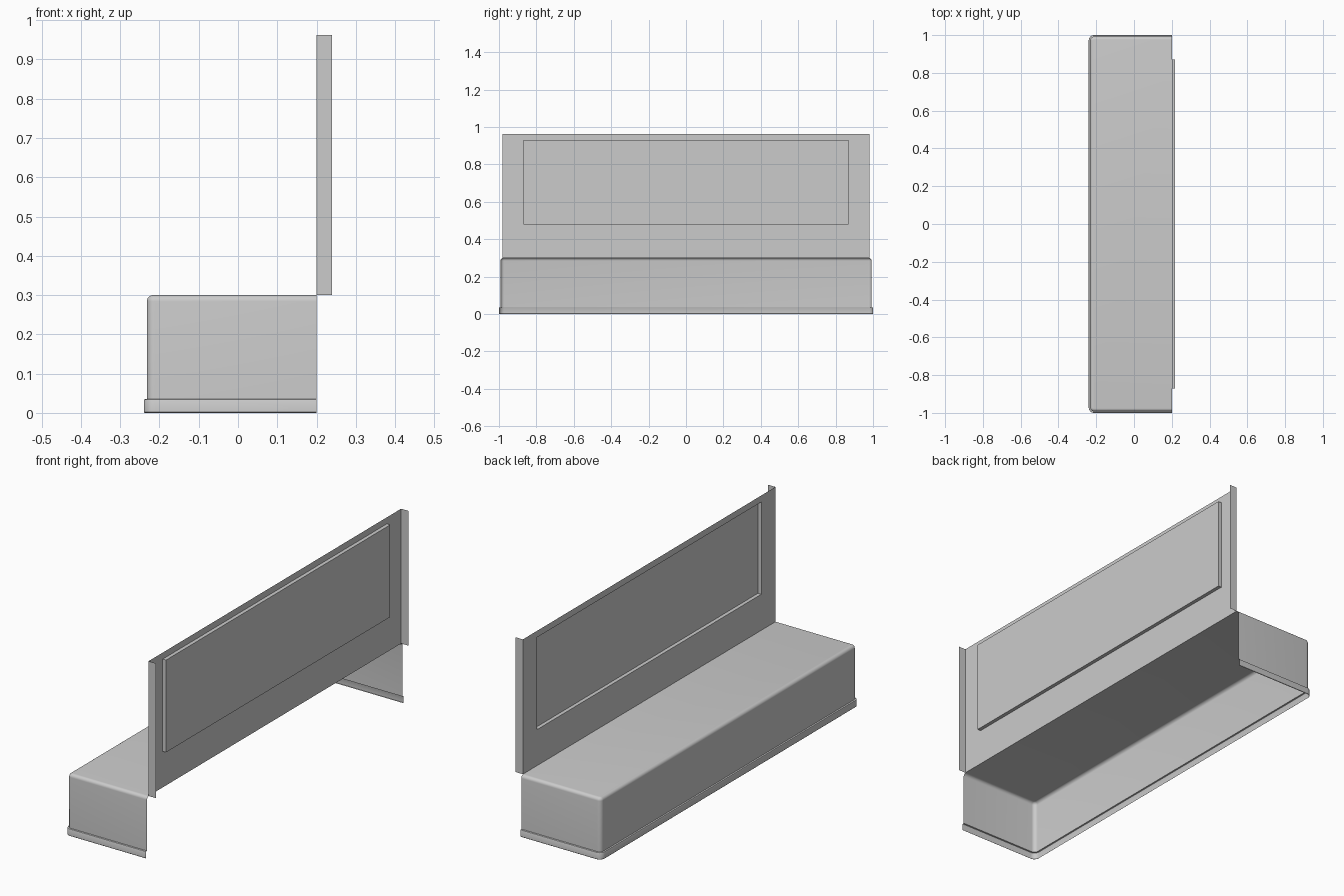
import bpy, bmesh, math

if "Cube" in bpy.data.objects:
    bpy.data.objects.remove(bpy.data.objects["Cube"])


def finish(name, bm):
    bmesh.ops.recalc_face_normals(bm, faces=bm.faces)
    mesh = bpy.data.meshes.new(name)
    bm.to_mesh(mesh)
    bm.free()
    obj = bpy.data.objects.new(name, mesh)
    bpy.context.collection.objects.link(obj)
    bpy.context.view_layer.objects.active = obj
    obj.select_set(True)
    bpy.ops.object.shade_smooth_by_angle(angle=math.radians(35))
    obj.select_set(False)


BACK, FRONT, HALF, R = 0.2, -0.232, 0.992, 0.02


def u_path(offset):
    """Round-cornered U outline, open at the back, grown by offset."""
    pts = [(BACK, -HALF - offset)]
    for side in (-1, 1):
        cx, cy, r = FRONT + R, side * (HALF - R), R + offset
        arc = [(cx - r * math.sin(a), cy + side * r * math.cos(a))
               for a in [math.pi / 2 * i / 6 for i in range(7)]]
        pts += arc if side < 0 else arc[::-1]
    return pts + [(BACK, HALF + offset)]


def sweep(name, profile, cap=False):
    bm = bmesh.new()
    rings = [[bm.verts.new((x, y, z)) for x, y in u_path(o)] for o, z in profile]
    for a, b in zip(rings, rings[1:]):
        for i in range(len(a) - 1):
            bm.faces.new((a[i], a[i + 1], b[i + 1], b[i]))
    if cap:
        bm.faces.new(rings[-1])
    finish(name, bm)


# Hollow seat box with softened top edge
edge = 0.016
rounding = [(edge * (math.cos(a) - 1), 0.3 - edge + edge * math.sin(a))
            for a in [math.pi / 2 * i / 6 for i in range(7)]]
sweep("seat_box", [(0, 0.035)] + rounding, cap=True)

# Base trim, stepping out below the box
sweep("base_trim", [(0.006, 0), (0.008, 0.002), (0.008, 0.031),
                    (0.0068, 0.0338), (0.004, 0.035), (0, 0.035)])

# Backrest sheet with side flanges and a panel sunk towards the back
bm = bmesh.new()


def rect(x, y, z0, z1):
    return [bm.verts.new((x, s * y, z)) for s, z in
            ((-1, z0), (1, z0), (1, z1), (-1, z1))]


outer = rect(BACK, 0.98, 0.3, 0.962)
rim = rect(BACK, 0.87, 0.477, 0.93)
sunk = rect(BACK + 0.018, 0.87, 0.477, 0.93)
for a, b in ((outer, rim), (rim, sunk)):
    for i in range(4):
        j = (i + 1) % 4
        bm.faces.new((a[i], a[j], b[j], b[i]))
bm.faces.new(sunk)
flange = rect(0.24, 0.98, 0.3, 0.962)
for i, j in ((1, 2), (3, 0)):
    bm.faces.new((outer[i], outer[j], flange[j], flange[i]))
finish("backrest", bm)
